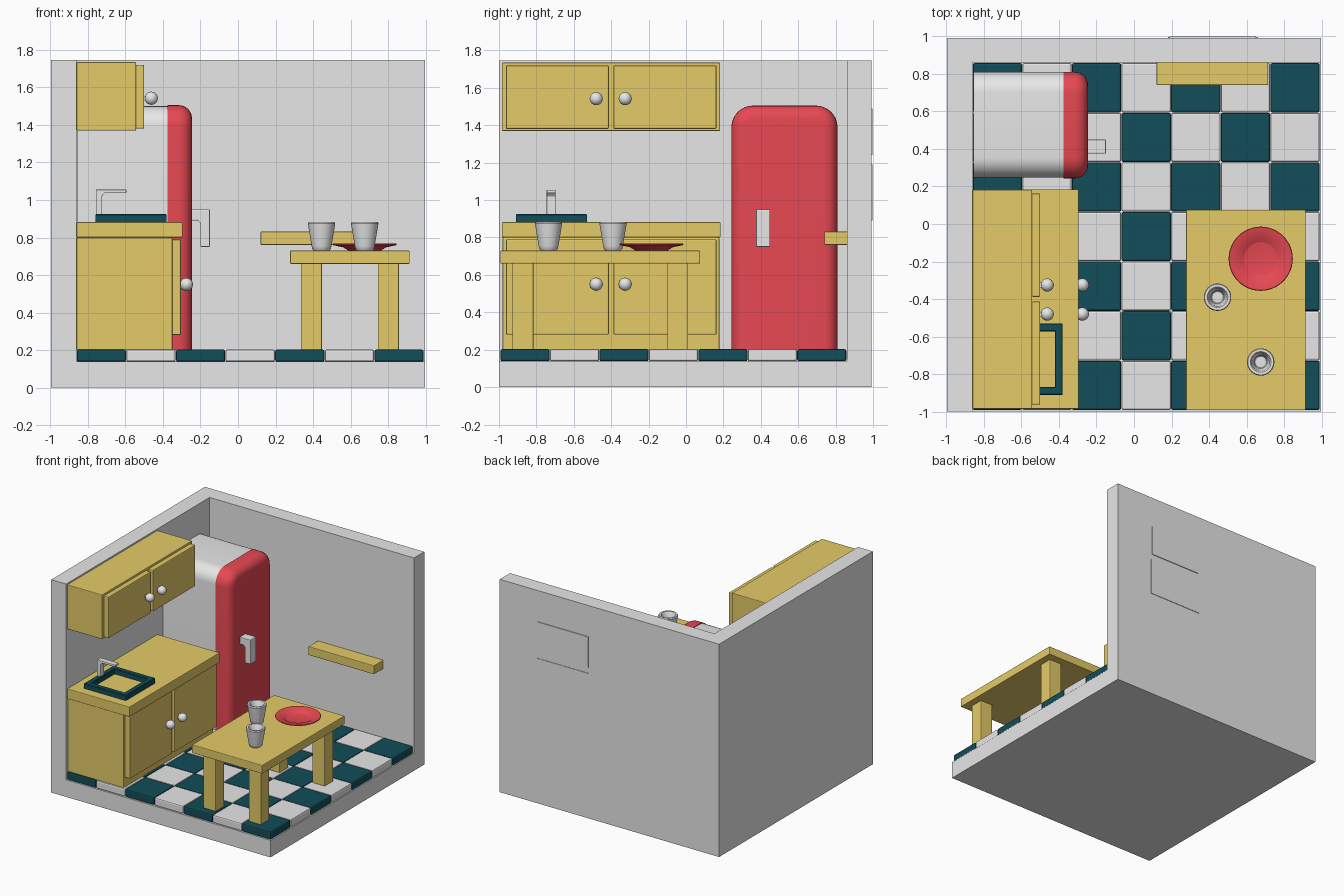
import bpy, bmesh, math

if "Cube" in bpy.data.objects:
    bpy.data.objects.remove(bpy.data.objects["Cube"], do_unlink=True)


def material(name, rgb):
    m = bpy.data.materials.new(name)
    m.use_nodes = True
    m.diffuse_color = (*rgb, 1)
    m.node_tree.nodes["Principled BSDF"].inputs["Base Color"].default_value = (*rgb, 1)
    return m


WHITE = material("white", (0.8, 0.8, 0.8))
WOOD = material("yellow_wood", (0.78, 0.6, 0.14))
RED = material("red", (0.8, 0.065, 0.085))
TEAL = material("dark_teal", (0.006, 0.075, 0.1))


def finish(name, bm, mat, bevel=0, smooth=False):
    """Turn a bmesh into a named, coloured object."""
    bmesh.ops.recalc_face_normals(bm, faces=bm.faces)
    mesh = bpy.data.meshes.new(name)
    bm.to_mesh(mesh)
    bm.free()
    mesh.materials.append(mat)
    ob = bpy.data.objects.new(name, mesh)
    bpy.context.collection.objects.link(ob)
    if bevel:
        mod = ob.modifiers.new("soft_edges", 'BEVEL')
        mod.width, mod.segments = bevel, 2
    if smooth:
        bpy.ops.object.select_all(action='DESELECT')
        ob.select_set(True)
        bpy.context.view_layer.objects.active = ob
        bpy.ops.object.shade_smooth_by_angle(angle=math.radians(35))
    return ob


def box(name, x, y, z, mat, bevel=0):
    """Box from (min, max) ranges."""
    bm = bmesh.new()
    bmesh.ops.create_cube(bm, size=1)
    for v in bm.verts:
        v.co = [sum(r) / 2 + c * (r[1] - r[0]) for c, r in zip(v.co, (x, y, z))]
    return finish(name, bm, mat, bevel)


def extrude_y(name, outline, y, mat, bevel=0):
    """Extrude an x-z outline between two y values."""
    bm = bmesh.new()
    face = bm.faces.new([bm.verts.new((px, y[0], pz)) for px, pz in outline])
    ext = bmesh.ops.extrude_face_region(bm, geom=[face])
    for v in ext["geom"]:
        if isinstance(v, bmesh.types.BMVert):
            v.co.y = y[1]
    return finish(name, bm, mat, bevel)


def loft(bm, rings):
    """Bridge closed rings of equal length."""
    n = len(rings[0])
    for a, b in zip(rings, rings[1:]):
        for i in range(n):
            j = (i + 1) % n
            bm.faces.new((a[i], a[j], b[j], b[i]))


def lathe(name, profile, centre, mat, sides=32, turn=0, closed=False):
    """Revolve (radius, z) points around a vertical axis."""
    bm = bmesh.new()
    rings = []
    for r, z in profile:
        angles = [turn + math.tau * i / sides for i in range(sides)]
        rings.append([bm.verts.new((centre[0] + r * math.cos(a),
                                    centre[1] + r * math.sin(a), z)) for a in angles])
    if closed:
        rings.append(rings[0])
    else:
        bm.faces.new(rings[0])
        bm.faces.new(rings[-1])
    loft(bm, rings)
    return finish(name, bm, mat, smooth=sides > 8)


def arch_block(name, y, z, sections, radius, mat):
    """Block along x with rounded top corners; sections are (x, inset)."""
    bm = bmesh.new()
    rings = []
    for x, inset in sections:
        r = radius - inset
        y0, y1, top = y[0] + inset, y[1] - inset, z[1] - inset
        pts = [(y0, z[0])]
        for cy, start in ((y0 + r, 180), (y1 - r, 90)):
            for k in range(9):
                a = math.radians(start - k * 90 / 8)
                pts.append((cy + r * math.cos(a), top - r + r * math.sin(a)))
        pts.append((y1, z[0]))
        rings.append([bm.verts.new((x, py, pz)) for py, pz in pts])
    bm.faces.new(rings[0])
    bm.faces.new(rings[-1])
    loft(bm, rings)
    return finish(name, bm, mat, smooth=True)


def knob(name, x, y, z):
    bm = bmesh.new()
    bmesh.ops.create_uvsphere(bm, u_segments=24, v_segments=12, radius=0.035)
    bmesh.ops.translate(bm, vec=(x, y, z), verts=bm.verts)
    finish(name, bm, WHITE, smooth=True)
    box(name + "_stem", (x - 0.045, x), (y - 0.012, y + 0.012), (z - 0.012, z + 0.012), WHITE)


# Room shell
box("floor_slab", (-0.995, 0.995), (-1, 0.992), (0, 0.14), WHITE)
box("left_wall", (-0.995, -0.86), (-1, 0.992), (0.14, 1.745), WHITE)
box("back_wall", (-0.86, 0.995), (0.86, 0.992), (0.14, 1.745), WHITE)
box("outer_panel_upper", (0.19, 0.65), (0.99, 0.998), (1.24, 1.49), WHITE)
box("outer_panel_lower", (0.18, 0.66), (0.99, 0.996), (0.89, 1.19), WHITE)

# Checkered floor tiles
STEP = 1.85 / 7
for i in range(7):
    for j in range(7):
        x, y = -0.86 + i * STEP, -0.992 + j * STEP
        box(f"floor_tile_{i}_{j}", (x + 0.001, x + STEP - 0.001), (y + 0.001, y + STEP - 0.001),
            (0.138, 0.203), WHITE if (i + j) % 2 else TEAL, 0.01)

# Refrigerator
arch_block("fridge_body", (0.247, 0.81), (0.2, 1.5), [(-0.855, 0), (-0.375, 0)], 0.11, WHITE)
R = 0.07
door = [(-0.375, 0)] + [(-0.245 - R + R * math.sin(math.radians(a)),
                         R * (1 - math.cos(math.radians(a)))) for a in range(0, 91, 15)]
arch_block("fridge_door", (0.243, 0.81), (0.2, 1.505), door, 0.115, RED)
extrude_y("fridge_handle", [(-0.25, 0.89), (-0.215, 0.89), (-0.2, 0.875), (-0.2, 0.75),
                            (-0.15, 0.75), (-0.15, 0.95), (-0.25, 0.95)],
          (0.375, 0.45), WHITE, 0.005)

# Cabinets with paired doors and knobs
box("upper_cabinet", (-0.86, -0.543), (-0.985, 0.182), (1.37, 1.735), WOOD, 0.005)
box("lower_cabinet", (-0.86, -0.35), (-0.98, 0.178), (0.2, 0.8), WOOD, 0.005)
box("countertop", (-0.86, -0.295), (-0.985, 0.185), (0.8, 0.882), WOOD, 0.005)
for side, y, ky in (("right", (-0.963, -0.413), -0.48), ("left", (-0.388, 0.163), -0.325)):
    box(f"upper_door_{side}", (-0.545, -0.5), y, (1.38, 1.72), WOOD, 0.007)
    box(f"lower_door_{side}", (-0.352, -0.305), y, (0.28, 0.79), WOOD, 0.007)
    knob(f"upper_knob_{side}", -0.462, ky, 1.542)
    knob(f"lower_knob_{side}", -0.275, ky, 0.55)

# Sink rim and tap
Q = math.sqrt(2)
lathe("sink_rim", [(0.19 * Q, 0.88), (0.19 * Q, 0.92), (0.186 * Q, 0.925), (0.152 * Q, 0.925),
                   (0.148 * Q, 0.92), (0.148 * Q, 0.88)], (-0.57, -0.72), TEAL,
      sides=4, turn=math.pi / 4, closed=True)
extrude_y("tap", [(-0.757, 0.88), (-0.725, 0.88), (-0.725, 1.02), (-0.71, 1.037), (-0.595, 1.037),
                  (-0.595, 1.055), (-0.757, 1.055)], (-0.745, -0.698), WHITE, 0.003)

# Table
box("table_top", (0.277, 0.915), (-0.992, 0.075), (0.66, 0.73), WOOD, 0.005)
for sx, x in (("right", 0.335), ("left", 0.745)):
    for sy, y in (("front", -0.928), ("back", -0.1)):
        box(f"table_leg_{sy}_{sx}", (x, x + 0.112), (y, y + 0.112), (0.2, 0.665), WOOD, 0.005)

# Tableware
cup = [(0.042, 0.73), (0.049, 0.738), (0.053, 0.755), (0.073, 0.875), (0.069, 0.883),
       (0.055, 0.882), (0.048, 0.872), (0.035, 0.765), (0.03, 0.76)]
for n, centre in (("back", (0.445, -0.39)), ("front", (0.675, -0.735))):
    lathe(f"cup_{n}", cup, centre, WHITE)
lathe("plate", [(0.085, 0.73), (0.115, 0.748), (0.168, 0.759), (0.171, 0.763), (0.168, 0.767),
                (0.115, 0.76), (0.092, 0.742), (0.085, 0.74)], (0.675, -0.185), RED, sides=48)

# Wall shelf
box("wall_shelf", (0.12, 0.715), (0.74, 0.865), (0.76, 0.832), WOOD, 0.005)
